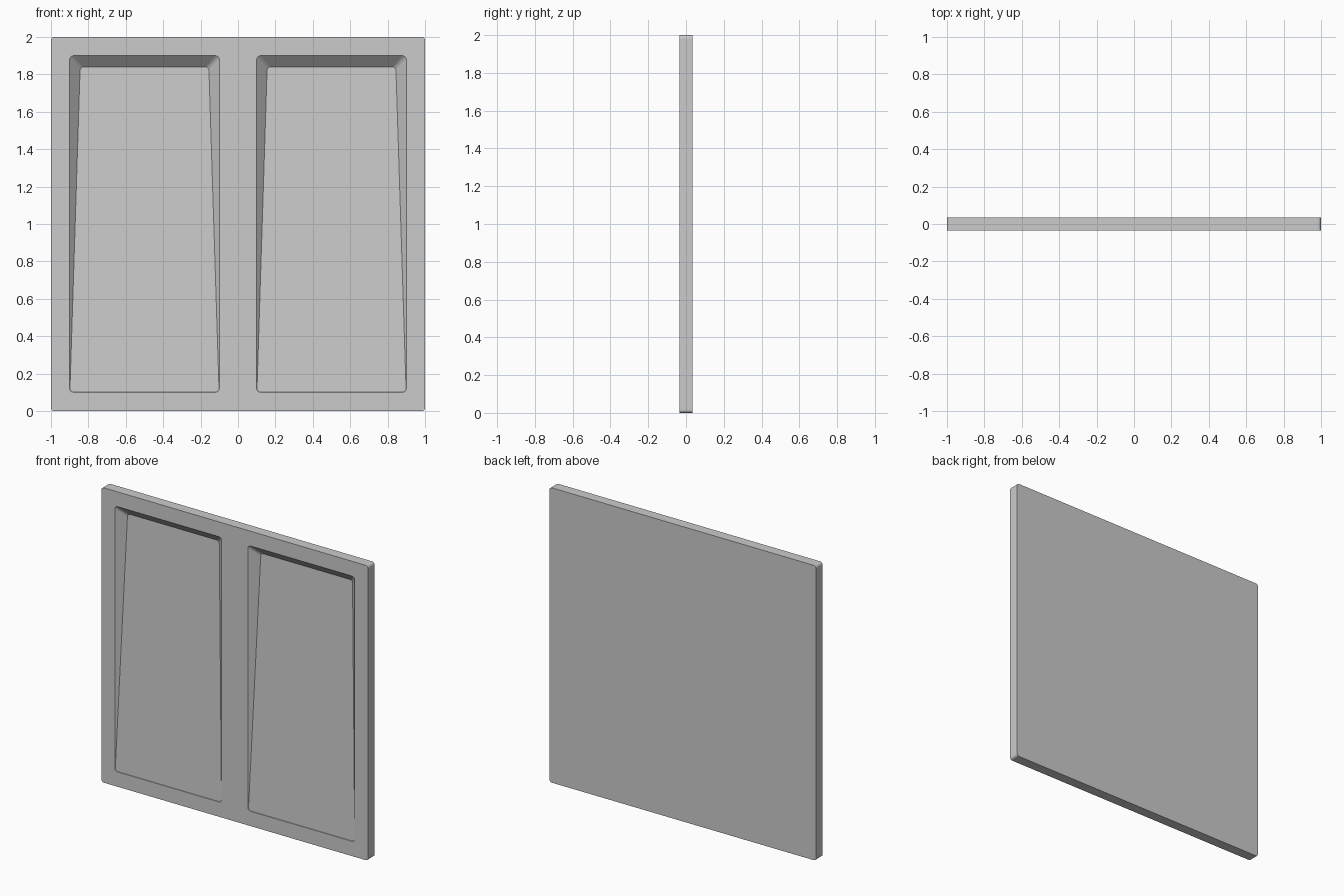
import bpy, bmesh, math

if "Cube" in bpy.data.objects:
    bpy.data.objects.remove(bpy.data.objects["Cube"])

HALF_T = 0.035      # half thickness of the slab
FRONT = -HALF_T


def rounded_rect(x0, x1, z0, z1, r, seg=4):
    pts = []
    corners = [(x1 - r, z1 - r, 0), (x0 + r, z1 - r, 90),
               (x0 + r, z0 + r, 180), (x1 - r, z0 + r, 270)]
    for cx, cz, start in corners:
        for i in range(seg + 1):
            a = math.radians(start + 90 * i / seg)
            pts.append((cx + r * math.cos(a), cz + r * math.sin(a)))
    return pts


def ring(bm, pts):
    return [bm.verts.new(p) for p in pts]


def bridge(bm, a, b):
    n = len(a)
    for i in range(n):
        j = (i + 1) % n
        bm.faces.new((a[i], a[j], b[j], b[i]))


bm = bmesh.new()

# Slab: rounded outline, sides and back
outline = rounded_rect(-1, 1, 0, 2, 0.018)
outer = ring(bm, [(x, FRONT, z) for x, z in outline])
back = ring(bm, [(x, HALF_T, z) for x, z in outline])
bridge(bm, outer, back)
bm.faces.new(back)

# Two recesses: sloped floors, nearly flush at the bottom, deep at the top
front_loops = [outer]
for cx in (-0.5, 0.5):
    opening = rounded_rect(cx - 0.4, cx + 0.4, 0.1, 1.9, 0.02)
    floor = []
    for x, z in opening:
        t = (z - 0.1) / 1.8
        floor.append((cx + (x - cx) * (0.997 - 0.137 * t),
                      FRONT + 0.002 + 0.055 * t,
                      0.102 + 1.738 * t))
    rim, base = ring(bm, [(x, FRONT, z) for x, z in opening]), ring(bm, floor)
    bridge(bm, rim, base)
    bm.faces.new(base)
    front_loops.append(rim)

# Front frame face around the two openings
edges = [bm.edges.get((lp[i], lp[i - 1])) for lp in front_loops for i in range(len(lp))]
bmesh.ops.triangle_fill(bm, use_beauty=True, edges=edges, normal=(0, -1, 0))
bmesh.ops.recalc_face_normals(bm, faces=bm.faces)

mesh = bpy.data.meshes.new("double_panel")
bm.to_mesh(mesh)
bm.free()
panel = bpy.data.objects.new("double_panel", mesh)
bpy.context.collection.objects.link(panel)
